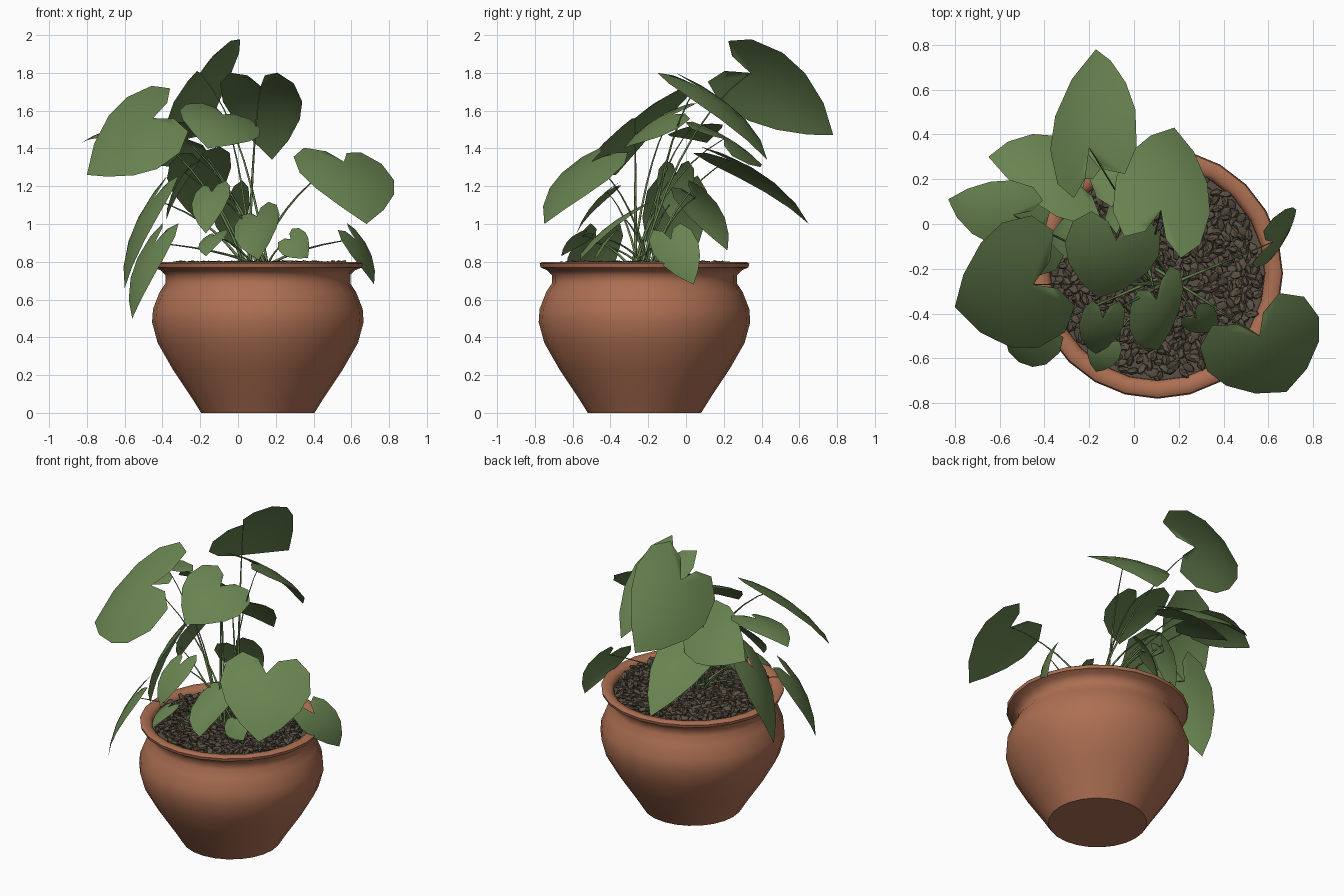
import bpy, bmesh, math, random
from mathutils import Vector, Matrix, Euler

if "Cube" in bpy.data.objects:
    bpy.data.objects.remove(bpy.data.objects["Cube"])

random.seed(4)
CX, CY = 0.105, -0.22          # pot centre


def material(name, rgb):
    m = bpy.data.materials.new(name)
    m.diffuse_color = (*rgb, 1)
    m.use_nodes = True
    m.node_tree.nodes["Principled BSDF"].inputs["Base Color"].default_value = m.diffuse_color
    return m


TERRACOTTA = material("terracotta", (0.42, 0.16, 0.085))
PEBBLE = material("pebble brown", (0.1, 0.08, 0.056))
LEAF = material("leaf green", (0.138, 0.225, 0.08))


def finish(name, bm, mat, angle=50):
    me = bpy.data.meshes.new(name)
    bm.to_mesh(me)
    bm.free()
    ob = bpy.data.objects.new(name, me)
    bpy.context.collection.objects.link(ob)
    me.materials.append(mat)
    bpy.ops.object.select_all(action='DESELECT')
    ob.select_set(True)
    bpy.context.view_layer.objects.active = ob
    bpy.ops.object.shade_smooth_by_angle(angle=math.radians(angle))
    return ob


def lathe(name, profile, mat, sides=24):
    bm = bmesh.new()
    rings = []
    for r, z in profile:
        rings.append([bm.verts.new((CX + r * math.cos(2 * math.pi * i / sides),
                                    CY + r * math.sin(2 * math.pi * i / sides), z))
                      for i in range(sides)])
    for a, b in zip(rings, rings[1:]):
        for i in range(sides):
            j = (i + 1) % sides
            bm.faces.new((a[i], a[j], b[j], b[i]))
    bm.faces.new(rings[0][::-1])
    bm.faces.new(rings[-1])
    return finish(name, bm, mat)


# Pot: rounded belly, narrow neck, flared rim, hollow lip
lathe("pot", [(0.30, 0.0), (0.35, 0.08), (0.45, 0.23), (0.53, 0.37), (0.56, 0.48),
              (0.555, 0.55), (0.52, 0.64), (0.49, 0.685), (0.49, 0.73), (0.515, 0.755),
              (0.55, 0.77), (0.555, 0.79), (0.54, 0.8), (0.50, 0.795), (0.48, 0.775),
              (0.475, 0.72)], TERRACOTTA)
lathe("soil", [(0.478, 0.74), (0.478, 0.765)], PEBBLE)

# Pebbles covering the soil
bm = bmesh.new()
COUNT = 560
for i in range(COUNT):
    r = 0.46 * math.sqrt((i + 0.5) / COUNT)
    t = i * 2.39996
    loc = Vector((CX + r * math.cos(t) + random.uniform(-.01, .01),
                  CY + r * math.sin(t) + random.uniform(-.01, .01),
                  0.775 + random.uniform(0, .016)))
    rot = Euler((random.uniform(-.5, .5), random.uniform(-.5, .5), random.uniform(0, 6.28)))
    size = Vector((random.uniform(.026, .038), random.uniform(.015, .022), random.uniform(.012, .018)))
    bmesh.ops.create_icosphere(bm, subdivisions=1, radius=1,
                               matrix=Matrix.LocRotScale(loc, rot, size))
finish("pebbles", bm, PEBBLE, 30)

# Half heart outline (across, along) and the midrib position each point hangs from
OUTLINE = [(0, 0), (.22, -.22), (.6, -.31), (.93, -.12), (1, .2), (.83, .48), (.46, .77), (0, 1)]
MIDRIB = [0, .01, .04, .12, .3, .52, .78, 1]
stalks = []


def leaf(name, base, tip, side):
    """Heart leaf from its stalk joint to its tip; side is the half width vector."""
    base, tip, side = Vector(base), Vector(tip), Vector(side)
    along = tip - base
    normal = along.cross(side).normalized()
    if normal.z < 0:
        normal = -normal

    def place(v, u):
        lift = .28 * along.length * u * (1 - u) - .14 * side.length * v * v
        return base + along * u + side * v + normal * lift

    bm = bmesh.new()
    for s in (1, -1):
        rows = []
        for (v, u), m in zip(OUTLINE, MIDRIB):
            rows.append([bm.verts.new(place(s * v * k, m + (u - m) * k)) for k in (0, .35, .7, 1)])
        for a, b in zip(rows, rows[1:]):
            for k in range(3):
                q = (a[k], a[k + 1], b[k + 1], b[k])
                bm.faces.new(q if s > 0 else q[::-1])
    bmesh.ops.remove_doubles(bm, verts=bm.verts, dist=0.0008)
    bm.normal_update()
    if sum((f.normal.dot(normal) for f in bm.faces)) < 0:
        bmesh.ops.reverse_faces(bm, faces=bm.faces)
    finish(name, bm, LEAF, 80)
    stalks.append(base)


# Large upper leaves
leaf("leaf_top_back", (-.2, .34, 1.80), (-.17, .78, 1.47), (.19, .09, .18))
leaf("leaf_upper_right", (.12, .06, 1.73), (.18, .43, 1.34), (.21, -.08, 0))
leaf("leaf_back_left", (-.27, .2, 1.45), (-.65, .3, 1.36), (.0, .18, -.12))
leaf("leaf_back_low", (-.21, .23, 1.34), (-.19, .65, 1.0), (.17, .03, .03))
leaf("leaf_far_left", (-.54, .04, 1.52), (-.83, .11, 1.43), (.05, .14, .03))
leaf("leaf_front_left", (-.45, -.27, 1.56), (-.8, -.37, 1.26), (-.08, .28, .19))
leaf("leaf_front_right", (.56, -.5, 1.33), (.68, -.75, 1.0), (.25, .12, -.02))
leaf("leaf_centre", (-.08, -.07, 1.58), (-.16, -.33, 1.4), (.21, -.03, -.07))

# Lower hanging leaves
leaf("leaf_hanging_front", (-.44, -.48, .9), (-.56, -.57, .5), (.07, -.13, 0))
leaf("leaf_hanging_left", (-.45, -.06, 1.13), (-.6, -.07, .66), (-.05, .17, 0))
leaf("leaf_rim_right", (.62, -.08, .92), (.72, .04, .68), (.04, .12, .03))
leaf("leaf_low_back", (-.05, .05, 1.14), (0, .22, .86), (.1, .08, .03))
leaf("leaf_inner_left", (-.28, -.05, 1.27), (-.38, -.08, 1.02), (.02, .1, 0))

# Small young leaves near the soil
leaf("leaf_young_left", (-.14, -.42, 1.17), (-.17, -.58, .95), (.1, 0, .02))
leaf("leaf_young_front", (.1, -.34, 1.04), (.11, -.56, .81), (.12, .09, .06))
leaf("leaf_small_left", (-.13, -.55, .94), (-.17, -.66, .83), (.07, -.03, .02))
leaf("leaf_small_right", (.28, -.42, .92), (.37, -.47, .82), (.06, .05, .06))

# Thin arching stems from the middle of the pot to each leaf
cu = bpy.data.curves.new("stems", 'CURVE')
cu.dimensions = '3D'
cu.bevel_depth = 0.009
cu.bevel_resolution = 0
cu.materials.append(LEAF)
for i, end in enumerate(stalks):
    t = i * 2.4
    p0 = Vector((.1 + .06 * math.cos(t), -.24 + .05 * math.sin(t), .76))
    p1 = Vector((p0.x * .65 + end.x * .35, p0.y * .65 + end.y * .35, .76 + (end.z - .76) * .75))
    sp = cu.splines.new('POLY')
    sp.points.add(7)
    for k in range(8):
        f = k / 7
        p = p0 * (1 - f) ** 2 + p1 * 2 * f * (1 - f) + end * f * f
        sp.points[k].co = (*p, 1)
        sp.points[k].radius = 1 - .75 * f
ob = bpy.data.objects.new("stems", cu)
bpy.context.collection.objects.link(ob)
bpy.ops.object.select_all(action='DESELECT')
ob.select_set(True)
bpy.context.view_layer.objects.active = ob
bpy.ops.object.convert(target='MESH')
